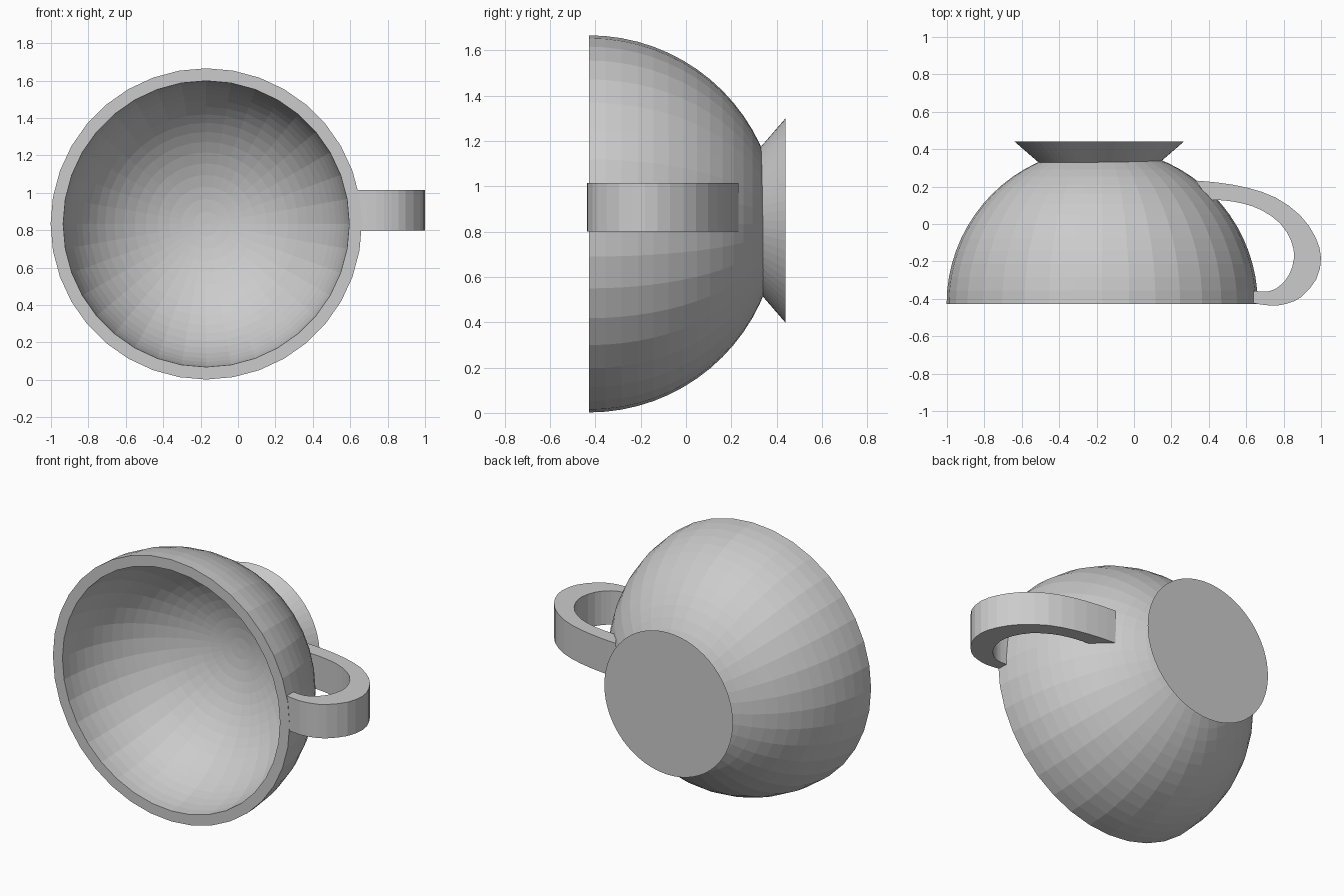
import bpy, bmesh, math
from mathutils import Vector

if "Cube" in bpy.data.objects:
    bpy.data.objects.remove(bpy.data.objects["Cube"])

CX, CY, CZ = -0.17, -0.428, 0.834   # centre of the bowl's open rim


def make_object(name, bm):
    bmesh.ops.remove_doubles(bm, verts=bm.verts, dist=1e-5)
    bmesh.ops.recalc_face_normals(bm, faces=bm.faces)
    mesh = bpy.data.meshes.new(name)
    bm.to_mesh(mesh)
    bm.free()
    obj = bpy.data.objects.new(name, mesh)
    bpy.context.collection.objects.link(obj)
    return obj


def lathe(name, profile, cx, cz, segments):
    """Revolve (radius, y) points about an axis parallel to y."""
    bm = bmesh.new()
    verts = [bm.verts.new((cx, y, cz + r)) for r, y in profile]
    edges = [bm.edges.new(pair) for pair in zip(verts, verts[1:])]
    bmesh.ops.spin(bm, geom=verts + edges, cent=(cx, 0, cz), axis=(0, 1, 0),
                   angle=math.tau, steps=segments, use_duplicate=False)
    return make_object(name, bm)


def quarter_arc(radius, depth, steps=18):
    """Rim-to-pole arc of a dome."""
    return [(radius * math.cos(a), CY + depth * math.sin(a))
            for a in (math.pi / 2 * i / steps for i in range(steps + 1))]


def smooth_path(points, n=2):
    """Catmull-Rom curve through the points."""
    p = [Vector(q) for q in points]
    p = [2 * p[0] - p[1]] + p + [2 * p[-1] - p[-2]]
    out = []
    for a, b, c, d in zip(p, p[1:], p[2:], p[3:]):
        for t in (i / n for i in range(n)):
            out.append(0.5 * (2 * b + (c - a) * t + (2 * a - 5 * b + 4 * c - d) * t * t
                              + (3 * b - a - 3 * c + d) * t ** 3))
    return out + [p[-2]]


# Bowl: slightly shallower inner dome, flat rim, outer dome
bowl = lathe("bowl", quarter_arc(0.765, 0.70)[::-1] + quarter_arc(0.832, 0.832), CX, CZ, 36)

# Flared foot with a closed underside
foot = lathe("foot", [(0.325, 0.33), (0.452, 0.44), (0, 0.44)], -0.186, 0.849, 64)

# Handle: flat loop outline extruded in z
outer = [(0.33, 0.232), (0.46, 0.22), (0.61, 0.193), (0.76, 0.14), (0.89, 0.045),
         (0.97, -0.07), (1.0, -0.18), (0.975, -0.295), (0.895, -0.39),
         (0.82, -0.425), (0.74, -0.437), (0.64, -0.424)]
inner = [(0.40, 0.130), (0.48, 0.126), (0.58, 0.110), (0.68, 0.075), (0.78, 0.005),
         (0.84, -0.09), (0.856, -0.18), (0.83, -0.27), (0.785, -0.325),
         (0.745, -0.352), (0.70, -0.362), (0.64, -0.358)]
bm = bmesh.new()
a, b = ([bm.verts.new((x, y, 0.80)) for x, y in smooth_path(side)]
        for side in (outer, inner))
for i in range(len(a) - 1):
    bm.faces.new((a[i], a[i + 1], b[i + 1], b[i]))
ext = bmesh.ops.extrude_face_region(bm, geom=bm.faces[:], use_keep_orig=True)
bmesh.ops.translate(bm, vec=(0, 0, 0.215),
                    verts=[v for v in ext["geom"] if isinstance(v, bmesh.types.BMVert)])
handle = make_object("handle", bm)
